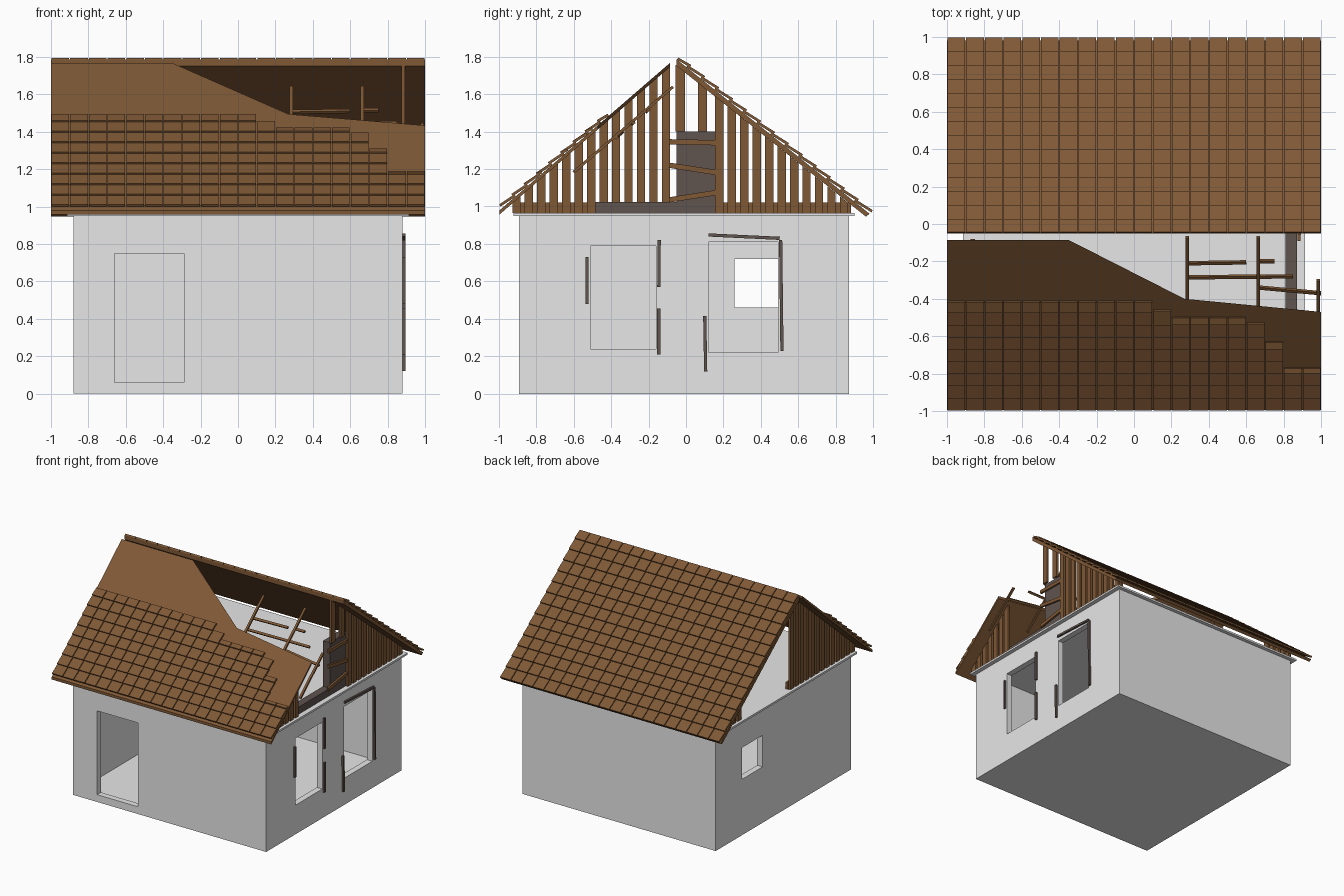
import bpy, bmesh
from mathutils import Vector, Matrix

cube = bpy.data.objects.get("Cube")
if cube:
    bpy.data.objects.remove(cube, do_unlink=True)


def material(name, color):
    m = bpy.data.materials.new(name)
    m.use_nodes = True
    m.diffuse_color = (*color, 1)
    m.node_tree.nodes["Principled BSDF"].inputs["Base Color"].default_value = (*color, 1)
    return m


plaster = material("pale grey plaster", (0.8, 0.8, 0.8))
wood = material("brown wood", (0.21, 0.098, 0.036))
dark = material("dark weathered wood", (0.115, 0.088, 0.078))


def finish(name, bm, mat):
    bmesh.ops.recalc_face_normals(bm, faces=bm.faces)
    me = bpy.data.meshes.new(name)
    bm.to_mesh(me)
    bm.free()
    me.materials.append(mat)
    ob = bpy.data.objects.new(name, me)
    bpy.context.collection.objects.link(ob)
    return ob


def add_box(bm, lo, hi):
    lo, hi = Vector(lo), Vector(hi)
    size = hi - lo
    bmesh.ops.create_cube(bm, size=1, matrix=Matrix.Translation((lo + hi) / 2) @ Matrix.Diagonal((*size, 1)))


def box(name, lo, hi, mat):
    bm = bmesh.new()
    add_box(bm, lo, hi)
    return finish(name, bm, mat)


def add_plank(bm, p, q, width, thick, side=(1, 0, 0)):
    """Box running from p to q, its width lying along side."""
    p, q = Vector(p), Vector(q)
    d = (q - p).normalized()
    n = d.cross(Vector(side)).normalized()
    s = n.cross(d)
    rot = Matrix((s, d, n)).transposed().to_4x4()
    scale = Matrix.Diagonal((width, (q - p).length, thick, 1))
    bmesh.ops.create_cube(bm, size=1, matrix=Matrix.Translation((p + q) / 2) @ rot @ scale)


def add_prism(bm, points, offset):
    face = bm.faces.new([bm.verts.new(p) for p in points])
    new = bmesh.ops.extrude_face_region(bm, geom=[face])["geom"]
    bmesh.ops.translate(bm, vec=offset, verts=[v for v in new if isinstance(v, bmesh.types.BMVert)])


def back_z(y):
    return 1.785 - 0.8 * (y + 0.05)


def front_z(y):
    return 0.975 + 0.865 * (y + 1)


# House body: hollow shell with a door and window openings
walls = box("walls", (-0.88, -0.89, 0), (0.88, 0.87, 0.95), plaster)
cutters = [
    box("room_cutter", (-0.83, -0.84, 0.05), (0.83, 0.82, 1.1), plaster),
    box("door_cutter", (-0.66, -1, 0.06), (-0.29, -0.8, 0.75), plaster),
    box("right_window_a_cutter", (0.8, -0.51, 0.24), (1, -0.16, 0.79), plaster),
    box("right_window_b_cutter", (0.8, 0.12, 0.22), (1, 0.49, 0.81), plaster),
    box("left_window_cutter", (-1, 0.26, 0.46), (-0.8, 0.53, 0.72), plaster),
]
for c in cutters:
    mod = walls.modifiers.new(c.name, "BOOLEAN")
    mod.operation, mod.object, mod.solver = "DIFFERENCE", c, "EXACT"
    c.hide_render = True
bpy.context.view_layer.update()
cut = bpy.data.meshes.new_from_object(walls.evaluated_get(bpy.context.evaluated_depsgraph_get()))
walls.modifiers.clear()
walls.data = cut
for c in cutters:
    bpy.data.objects.remove(c, do_unlink=True)

box("attic_floor", (-0.915, -0.92, 0.95), (0.915, 0.9, 0.966), plaster)

# Back roof deck
bm = bmesh.new()
ridge, eave = -0.05, 0.98
add_prism(bm, [(-1, ridge, back_z(ridge)), (-1, eave, back_z(eave)),
               (-1, eave - 0.02, back_z(eave) - 0.015), (-1, ridge, back_z(ridge) - 0.035)], (2, 0, 0))
finish("back_roof_deck", bm, wood)

# Broken front roof deck
bm = bmesh.new()
outline = [(-1, -0.085), (-0.35, -0.085), (0.27, -0.4), (1, -0.47), (1, -0.995), (-1, -0.995)]
add_prism(bm, [(x, y, front_z(y)) for x, y in outline], (0, 0, -0.022))
finish("front_roof_deck", bm, wood)


# Overlapping tiles, laid in columns from the eave upward
def tile_column(bm, col, height, sign, edge, limit, pitch):
    x = -0.95 + 0.1 * col
    low = edge
    while low - limit > 0.02:
        top = max(low - pitch * 1.25, limit)
        add_plank(bm, (x, sign * top, height(sign * top) + 0.008),
                  (x, sign * low, height(sign * low) + 0.024), 0.094, 0.014)
        low -= pitch


bm = bmesh.new()
for col in range(20):
    tile_column(bm, col, back_z, 1, 0.993, -0.045, 0.0745)
finish("back_roof_tiles", bm, wood)

bm = bmesh.new()
broken_tops = {11: 0.46, 12: 0.5, 13: 0.5, 14: 0.5, 15: 0.5, 16: 0.53, 17: 0.63, 18: 0.77, 19: 0.77}
for col in range(20):
    tile_column(bm, col, front_z, -1, 0.993, broken_tops.get(col, 0.415), 0.065)
finish("front_roof_tiles", bm, wood)


# Gable boards, with tops cut to the roof slope
def add_board(bm, x, y, bottom=0.966, width=0.044):
    a, b = y - width / 2, y + width / 2
    under = (lambda v: front_z(v) - 0.02) if y < -0.07 else (lambda v: back_z(v) - 0.034)
    add_prism(bm, [(x, a, bottom), (x, b, bottom), (x, b, under(b)), (x, a, under(a))], (0.018, 0, 0))


step = 0.0665
front_boards = [-0.107 - step * i for i in range(13)]
back_boards = [0.178 + step * i for i in range(11)]

bm = bmesh.new()
for y in front_boards:
    add_board(bm, -0.892, y)
for y in back_boards:
    if y > 0.55:
        add_board(bm, -0.892, y)
for a, b in ((-0.91, -0.08), (0.56, 0.88)):
    add_box(bm, (-0.874, a, 0.966), (-0.85, b, 1.02))
finish("left_gable_boards", bm, wood)

bm = bmesh.new()
for y in front_boards:
    if y < -0.5:
        add_board(bm, 0.874, y)
for y in back_boards:
    add_board(bm, 0.874, y)
for y in (-0.03, 0.088):
    add_board(bm, 0.874, y, 1.4, 0.05)
for a, b in ((-0.91, -0.5), (0.17, 0.88)):
    add_box(bm, (0.85, a, 0.966), (0.874, b, 1.02))
finish("right_gable_boards", bm, wood)

# Dark fallen panel and sill beam behind the broken gable
box("gable_panel", (0.81, -0.05, 0.966), (0.872, 0.17, 1.4), dark)
box("gable_sill_beam", (0.81, -0.51, 0.966), (0.872, -0.05, 1.025), dark)

# Loose slats nailed across the panel
bm = bmesh.new()
for z0, z1 in ((1.345, 1.34), (1.22, 1.18), (1.035, 1.075)):
    add_plank(bm, (0.882, -0.09, z0), (0.882, 0.17, z1), 0.016, 0.028)
finish("gable_slats", bm, wood)


# Exposed rafters and battens in the roof hole
def stick(bm, x0, y0, x1, y1, lift=0.0):
    def z(y):
        return 1.63 + 0.86 * (y + 0.08) + lift
    side = (1, 0, 0) if x0 == x1 else (0, 1, 0.86)
    add_plank(bm, (x0, y0, z(y0)), (x1, y1, z(y1)), 0.018, 0.015, side)


bm = bmesh.new()
for x, top, low in ((0.285, -0.07, -0.5), (0.665, -0.07, -0.52), (0.985, -0.3, -0.6)):
    stick(bm, x, top, x, low)
for x0, y0, x1, y1 in ((0.285, -0.21, 0.6, -0.205), (0.285, -0.285, 0.85, -0.28),
                       (0.66, -0.2, 0.75, -0.2), (0.67, -0.34, 1.0, -0.37)):
    stick(bm, x0, y0, x1, y1, -0.012)
finish("exposed_rafters", bm, wood)

# Broken trim around the right side windows
bm = bmesh.new()
for y0, z0, y1, z1 in ((-0.528, 0.48, -0.528, 0.73), (-0.145, 0.57, -0.143, 0.82),
                       (-0.145, 0.21, -0.145, 0.455), (0.105, 0.12, 0.1, 0.415),
                       (0.512, 0.23, 0.505, 0.82), (0.12, 0.848, 0.5, 0.83)):
    add_plank(bm, (0.886, y0, z0), (0.886, y1, z1), 0.018, 0.017)
finish("window_trim", bm, dark)
